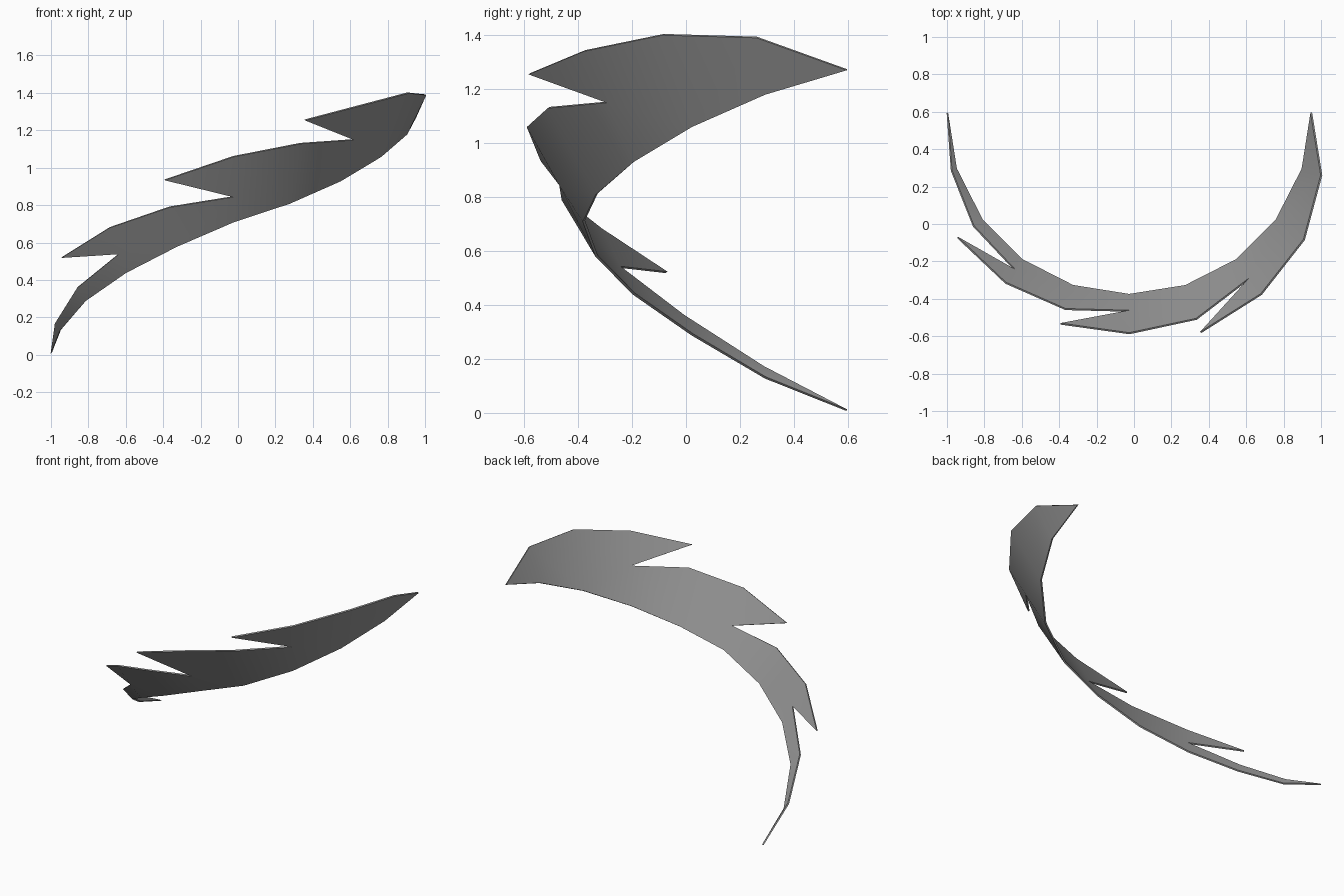
import bpy
import bmesh
import math
from mathutils import Vector

default_cube = bpy.data.objects.get("Cube")
if default_cube:
    bpy.data.objects.remove(default_cube, do_unlink=True)

# The blade sweeps a half circle in equal steps around this centre
STEPS = 10
CENTRE = Vector((-0.025, 0.595))
INNER_RADIUS = 0.973
THICKNESS = 0.01

# Height of the lower edge at each step
lower_heights = [0.01, 0.13, 0.29, 0.44, 0.58, 0.71, 0.81, 0.93, 1.06, 1.18, 1.27]

# Upper edge between the two pointed ends: (radius, height)
upper_edge = [(1.0, 0.17), (1.03, 0.36), (1.125, 0.68), (1.105, 0.79), (1.18, 1.06),
              (1.16, 1.13), (1.2, 1.34), (1.155, 1.4), (1.08, 1.39)]

# Torn teeth, keyed by step: notch and swept-back tip as (radius, height)
teeth = {3: ((1.04, 0.54), (1.135, 0.52)),
         5: ((1.06, 0.845), (1.187, 0.935)),
         7: ((1.095, 1.15), (1.235, 1.255))}


def polar_vert(bm, step, radius, height):
    """Add a vertex on the sweep at the given step, radius and height."""
    angle = math.pi * step / STEPS
    x = CENTRE.x - radius * math.cos(angle)
    y = CENTRE.y - radius * math.sin(angle)
    return bm.verts.new((x, y, height))


def build_blade():
    bm = bmesh.new()
    lower = [polar_vert(bm, i, INNER_RADIUS, z) for i, z in enumerate(lower_heights)]
    upper = [polar_vert(bm, i, r, z) for i, (r, z) in enumerate(upper_edge, start=1)]
    upper = [lower[0]] + upper + [lower[-1]]
    notches = {i: polar_vert(bm, i, *notch) for i, (notch, tip) in teeth.items()}

    # Main band, whose left-hand corner drops to the notch below each tooth
    for i in range(STEPS):
        corners = [lower[i], lower[i + 1], notches.get(i + 1, upper[i + 1]), upper[i]]
        if i in notches:
            corners.append(notches[i])
        bm.faces.new(list(dict.fromkeys(corners)))

    # Teeth pointing back along the sweep
    for i, (notch, tip) in teeth.items():
        tip_vert = polar_vert(bm, i - 1, *tip)
        bm.faces.new((tip_vert, notches[i], upper[i]))

    mesh = bpy.data.meshes.new("slash_blade")
    bm.to_mesh(mesh)
    bm.free()
    blade = bpy.data.objects.new("slash_blade", mesh)
    bpy.context.collection.objects.link(blade)
    return blade


def make_material(name, colour):
    material = bpy.data.materials.new(name)
    material.use_nodes = True
    material.diffuse_color = colour
    shader = next(n for n in material.node_tree.nodes if n.type == 'BSDF_PRINCIPLED')
    shader.inputs["Base Color"].default_value = colour
    return material


# Curved, torn blade with a thin rim
blade = build_blade()
blade.data.materials.append(make_material("mid_grey", (0.3, 0.3, 0.3, 1)))

bpy.ops.object.select_all(action='DESELECT')
blade.select_set(True)
bpy.context.view_layer.objects.active = blade
solidify = blade.modifiers.new("thickness", 'SOLIDIFY')
solidify.thickness = THICKNESS
solidify.offset = 0
bpy.ops.object.modifier_apply(modifier=solidify.name)
bpy.ops.object.shade_smooth_by_angle(angle=math.radians(40))
